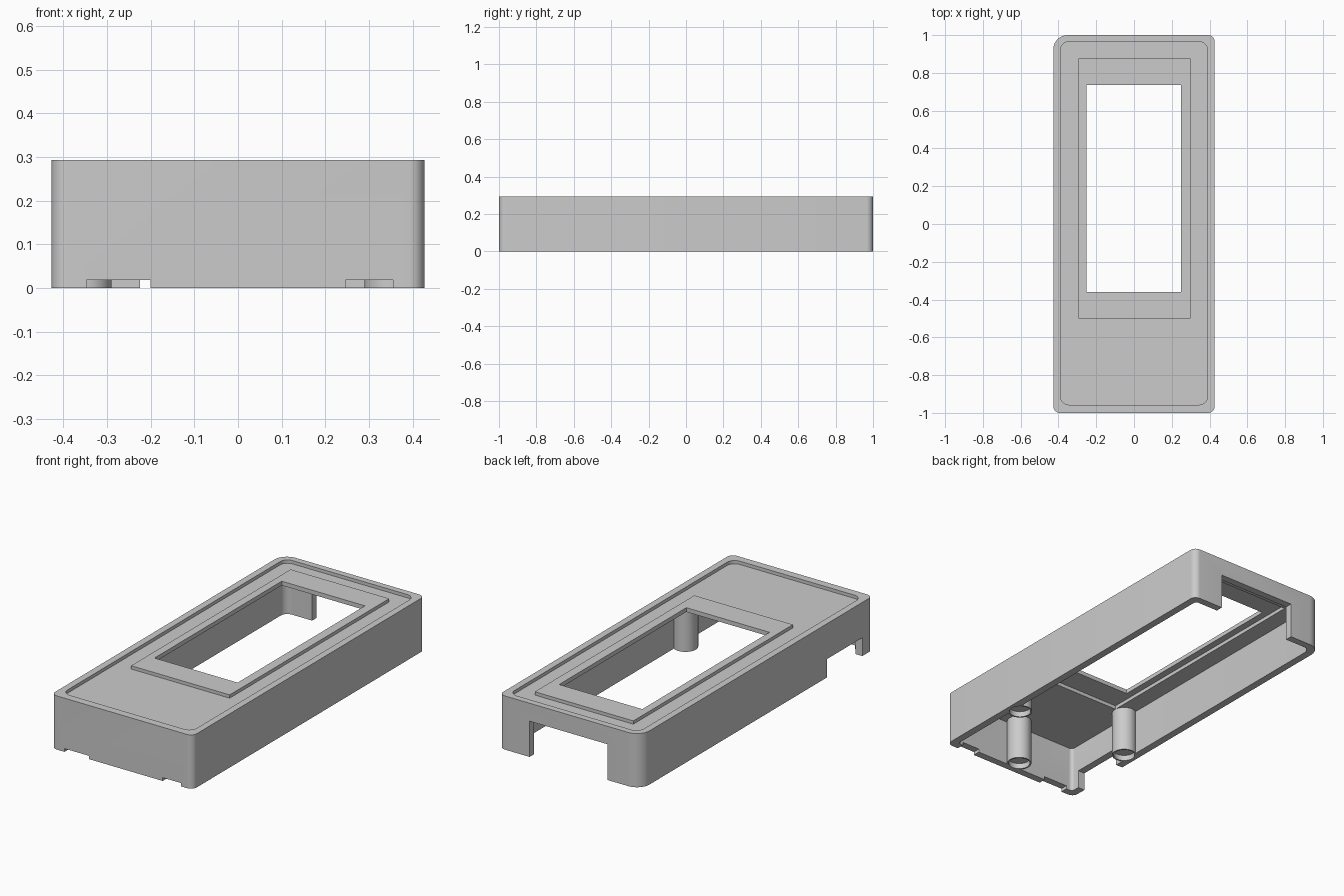
import bpy, bmesh, math

cube = bpy.data.objects.get("Cube")
if cube:
    bpy.data.objects.remove(cube, do_unlink=True)

grey = bpy.data.materials.new("light_grey_plastic")
grey.use_nodes = True
colour = (0.6, 0.6, 0.6, 1)
grey.diffuse_color = colour
for node in grey.node_tree.nodes:
    if node.type == "BSDF_PRINCIPLED":
        node.inputs["Base Color"].default_value = colour


def prism(name, x, y, z, radii=(0, 0, 0, 0), steps=8):
    """Upright block; radii run from the +x+y corner anticlockwise."""
    bm = bmesh.new()
    corners = [(x[1], y[1], -1, -1), (x[0], y[1], 1, -1),
               (x[0], y[0], 1, 1), (x[1], y[0], -1, 1)]
    ring = []
    for i, (cx, cy, sx, sy) in enumerate(corners):
        r = radii[i]
        for k in range(steps + 1 if r else 1):
            a = math.pi / 2 * (i + k / steps)
            ring.append(bm.verts.new((cx + r * (sx + math.cos(a)),
                                      cy + r * (sy + math.sin(a)), z[0])) if r
                        else bm.verts.new((cx, cy, z[0])))
    face = bm.faces.new(ring)
    top = bmesh.ops.extrude_face_region(bm, geom=[face])["geom"]
    bmesh.ops.translate(bm, vec=(0, 0, z[1] - z[0]),
                        verts=[v for v in top if isinstance(v, bmesh.types.BMVert)])
    bmesh.ops.recalc_face_normals(bm, faces=bm.faces)
    return finish(name, bm)


def cylinder(name, x, y, r, z):
    bm = bmesh.new()
    bmesh.ops.create_cone(bm, cap_ends=True, segments=40, radius1=r, radius2=r,
                          depth=z[1] - z[0])
    bmesh.ops.translate(bm, vec=(x, y, sum(z) / 2), verts=bm.verts)
    return finish(name, bm)


def finish(name, bm):
    mesh = bpy.data.meshes.new(name)
    bm.to_mesh(mesh)
    bm.free()
    mesh.materials.append(grey)
    obj = bpy.data.objects.new(name, mesh)
    bpy.context.collection.objects.link(obj)
    return obj


def combine(target, tool, operation="DIFFERENCE"):
    """Apply a boolean and discard the tool."""
    mod = target.modifiers.new("boolean", "BOOLEAN")
    mod.operation, mod.solver, mod.object = operation, "EXACT", tool
    bpy.context.view_layer.objects.active = target
    bpy.ops.object.modifier_apply(modifier=mod.name)
    bpy.data.objects.remove(tool, do_unlink=True)


W, H = 0.427, 0.293
PANEL_LOW, PANEL_TOP = 0.25, 0.275

# Outer shell with one larger corner, hollow underneath
shell = prism("case_shell", (-W, W), (-1, 1), (0, H), (0.035, 0.075, 0.035, 0.035))
combine(shell, prism("cavity", (-0.386, 0.386), (-0.96, 0.96), (-0.1, PANEL_LOW),
                     (0.02, 0.04, 0.02, 0.02)))

# Sunken top panel around a raised window frame
recess = prism("top_recess", (-0.39, 0.39), (-0.957, 0.965), (PANEL_TOP, 0.4),
               (0.045,) * 4)
combine(recess, prism("frame_block", (-0.295, 0.3), (-0.5, 0.875), (0.2, 0.5)))
combine(shell, recess)
combine(shell, prism("frame_underside", (-0.29, 0.295), (-0.495, 0.87), (0.2, 0.27)))
combine(shell, prism("window", (-0.252, 0.25), (-0.36, 0.737), (0.1, 0.5)))

# Screw posts with shallow sockets
posts = [(-0.353, -0.5), (0.353, -0.5), (0.01, -0.915)]
for x, y in posts:
    combine(shell, cylinder("post", x, y, 0.063, (0, 0.262)), "UNION")
for x, y in posts:
    combine(shell, cylinder("socket", x, y, 0.055, (-0.1, 0.03)))

# Openings in the back, side and front walls
combine(shell, prism("back_opening", (-0.225, 0.244), (0.9, 1.1), (-0.1, 0.195)))
combine(shell, prism("side_opening", (-0.5, -0.37), (-0.91, -0.604), (-0.1, 0.1)))
for span in ((-0.347, -0.2), (0.246, 0.355)):
    combine(shell, prism("front_slot", span, (-1.1, -0.95), (-0.1, 0.018)))

# Smooth rounded corners, crisp edges
bpy.ops.object.select_all(action="DESELECT")
shell.select_set(True)
bpy.context.view_layer.objects.active = shell
bpy.ops.object.shade_smooth_by_angle(angle=math.radians(30))
